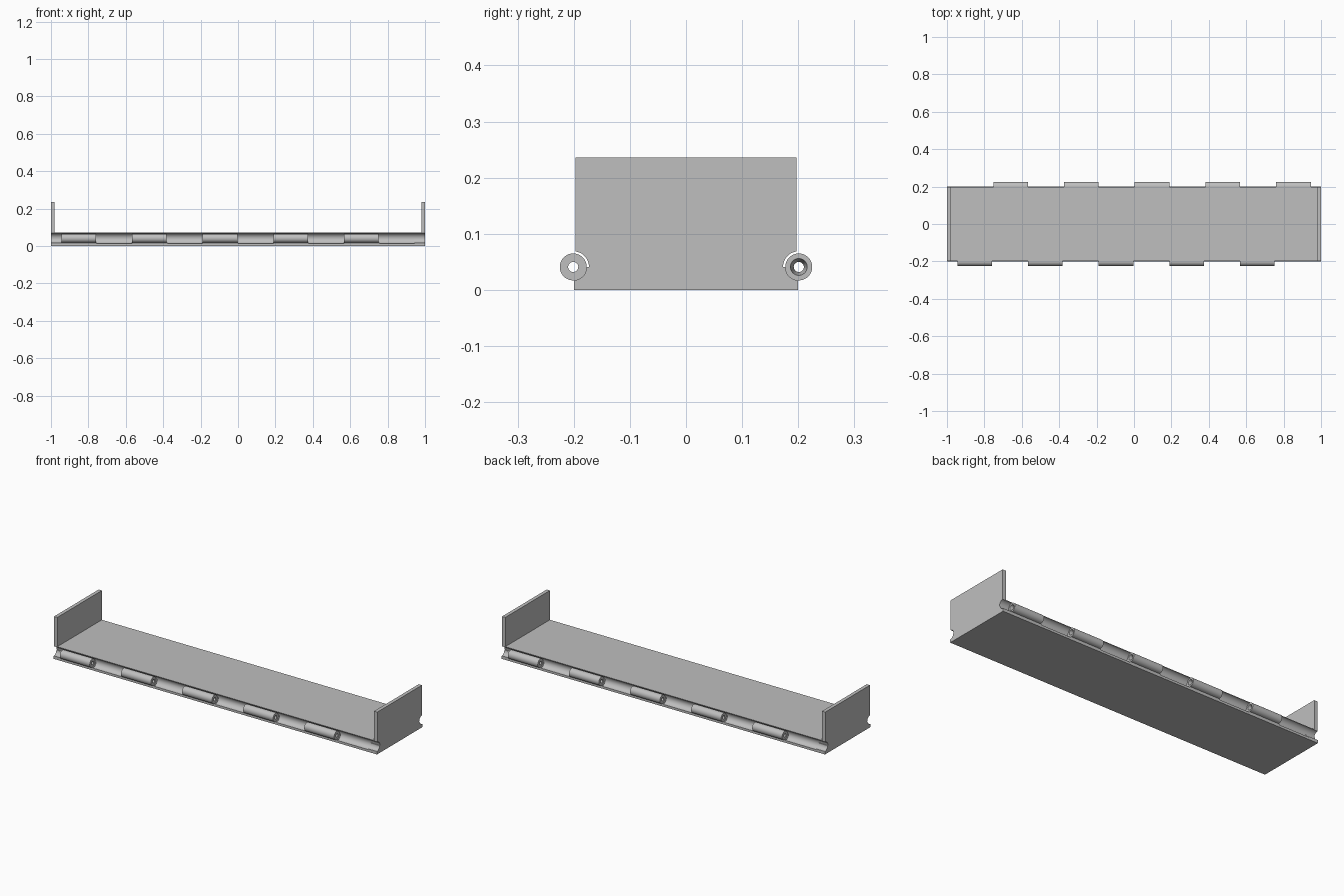
import bpy, bmesh
from math import cos, sin, pi, acos

if "Cube" in bpy.data.objects:
    bpy.data.objects.remove(bpy.data.objects["Cube"])

grey = bpy.data.materials.new("plain grey")
grey.use_nodes = True
grey.diffuse_color = (0.52, 0.52, 0.52, 1)
grey.node_tree.nodes["Principled BSDF"].inputs["Base Color"].default_value = (0.52, 0.52, 0.52, 1)

PIN_Y, PIN_Z = 0.201, 0.041          # hinge axis
BARREL, CLEAR, HOLE, SINK = 0.024, 0.028, 0.009, 0.015
HALF_W, DECK_Y, DECK_Z = 0.2, 0.197, 0.072
START, STEP, SEGS = -0.945, 0.189, 10


def finish(name, bm):
    bmesh.ops.remove_doubles(bm, verts=bm.verts, dist=1e-5)
    bmesh.ops.recalc_face_normals(bm, faces=bm.faces)
    mesh = bpy.data.meshes.new(name)
    bm.to_mesh(mesh)
    bm.free()
    mesh.materials.append(grey)
    obj = bpy.data.objects.new(name, mesh)
    bpy.context.collection.objects.link(obj)
    bpy.ops.object.select_all(action='DESELECT')
    obj.select_set(True)
    bpy.context.view_layer.objects.active = obj
    bpy.ops.object.shade_smooth_by_angle(angle=pi / 6)
    return obj


def loft(bm, rings, closed=False):
    """Bridge rings of equal size; cap them or join last to first."""
    loops = [[bm.verts.new(p) for p in ring] for ring in rings]
    pairs = list(zip(loops, loops[1:]))
    if closed:
        pairs.append((loops[-1], loops[0]))
    else:
        bm.faces.new(loops[0])
        bm.faces.new(loops[-1])
    for a, b in pairs:
        for i in range(len(a)):
            j = (i + 1) % len(a)
            if (a[i].co - b[i].co).length > 1e-6 or (a[j].co - b[j].co).length > 1e-6:
                bm.faces.new((a[i], a[j], b[j], b[i]))


def side(lower_r, n=10):
    """Half outline: deck edge, hinge groove, bottom lip (outward y positive)."""
    top = acos((PIN_Y - DECK_Y) / CLEAR)
    low = acos((PIN_Y - HALF_W) / lower_r)
    pts = [(DECK_Y, DECK_Z)]
    for r, a0, a1 in ((CLEAR, top, 0), (lower_r, 0, -low)):
        for i in range(n + 1):
            a = a0 + (a1 - a0) * i / n
            pts.append((PIN_Y - r * cos(a), PIN_Z + r * sin(a)))
    return pts + [(HALF_W, 0)]


# Deck with alternating hinge pockets along both long edges
def section(x, front_r, back_r):
    front = [(x, -y, z) for y, z in side(front_r)]
    back = [(x, y, z) for y, z in side(back_r)]
    return front + back[::-1]


rings = [section(-1, BARREL, BARREL), section(START, BARREL, BARREL)]
for k in range(SEGS):
    radii = (BARREL, CLEAR) if k % 2 == 0 else (CLEAR, BARREL)
    rings += [section(START + STEP * (k + e), *radii) for e in (0, 1)]
rings += [section(-START, BARREL, BARREL), section(1, BARREL, BARREL)]
bm = bmesh.new()
loft(bm, rings)
finish("deck", bm)

# Hinge barrels: bored tubes, countersunk at one end
profile = [(0, SINK), (0, BARREL), (0.185, BARREL), (0.185, HOLE), (0.03, HOLE)]
for name, s in (("front", 1), ("back", -1)):
    for k in range(SEGS // 2):
        x0 = START + 2 * k * STEP
        bm = bmesh.new()
        loft(bm, [[(s * (x0 + x), s * (-PIN_Y + r * cos(a)), PIN_Z + r * sin(a))
                   for a in (2 * pi * i / 40 for i in range(40))]
                  for x, r in profile], closed=True)
        finish(f"{name}_hinge_barrel_{k + 1}", bm)

# Upright end panels
for name, s in (("left", 1), ("right", -1)):
    bm = bmesh.new()
    loft(bm, [[(s * x, y, z) for y, z in ((-DECK_Y, DECK_Z), (DECK_Y, DECK_Z),
                                          (DECK_Y, 0.236), (-DECK_Y, 0.236))]
              for x in (0.98, 1)])
    finish(name + "_end_panel", bm)
